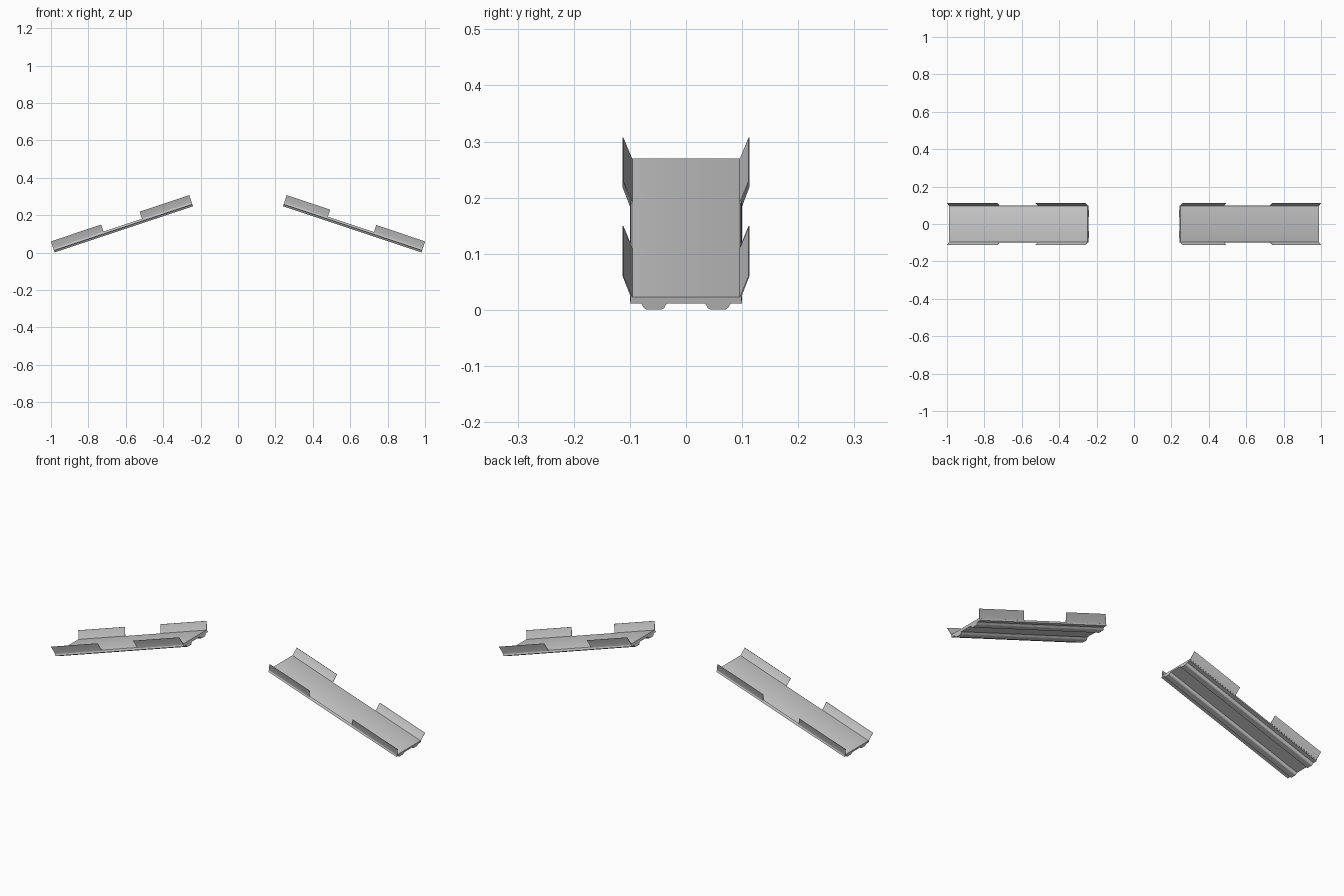
import bpy, math
from mathutils import Vector

if "Cube" in bpy.data.objects:
    bpy.data.objects.remove(bpy.data.objects["Cube"])

ANGLE = math.radians(18.45)
LENGTH = 0.78
START = Vector((0.248, 0, 0.27))          # upper end of the deck surface
DOWN = Vector((math.cos(ANGLE), 0, -math.sin(ANGLE)))
NORMAL = Vector((math.sin(ANGLE), 0, math.cos(ANGLE)))


def extrude(name, profile, u0, u1, side):
    """Extrude a (y, height) profile along the slope; side is +1 or -1 in x."""
    verts = []
    for u in (u0, u1):
        for y, h in profile:
            p = START + DOWN * u + NORMAL * h
            verts.append((p.x * side, y, p.z))
    n = len(profile)
    faces = [tuple(range(n)), tuple(range(2 * n - 1, n - 1, -1))]
    faces += [(i, i + n, (i + 1) % n + n, (i + 1) % n) for i in range(n)]
    mesh = bpy.data.meshes.new(name)
    mesh.from_pydata(verts, [], faces)
    obj = bpy.data.objects.new(name, mesh)
    bpy.context.collection.objects.link(obj)
    # consistent outward normals
    bpy.context.view_layer.objects.active = obj
    obj.select_set(True)
    bpy.ops.object.mode_set(mode='EDIT')
    bpy.ops.mesh.select_all(action='SELECT')
    bpy.ops.mesh.normals_make_consistent(inside=False)
    bpy.ops.object.mode_set(mode='OBJECT')
    bpy.ops.object.shade_smooth_by_angle(angle=math.radians(30))
    obj.select_set(False)
    return obj


# Half of the deck section: rounded lip and one stiffening rib
half = [(0.092, 0), (0.096, -0.001), (0.099, -0.005), (0.100, -0.0125),
        (0.081, -0.0125), (0.078, -0.015), (0.075, -0.021), (0.071, -0.0235),
        (0.043, -0.0235), (0.039, -0.021), (0.036, -0.015), (0.033, -0.0125)]
deck_profile = half + [(-y, h) for y, h in reversed(half)]

# Outward-leaning guard plate section
guard = [(0.094, -0.002), (0.0965, 0.001), (0.1115, 0.039),
         (0.113, 0.039), (0.0995, 0.002), (0.099, -0.004)]

# Two ramps, each with four guard plates
for label, side, spans in (("right", 1, ((0, 0.245), (0.505, LENGTH))),
                           ("left", -1, ((0, 0.28), (0.497, LENGTH)))):
    extrude(label + "_ramp_deck", deck_profile, 0, LENGTH, side)
    for place, (u0, u1) in zip(("upper", "lower"), spans):
        for edge, s in (("back", 1), ("front", -1)):
            extrude(f"{label}_{place}_{edge}_guard",
                    [(y * s, h) for y, h in guard], u0, u1, side)
